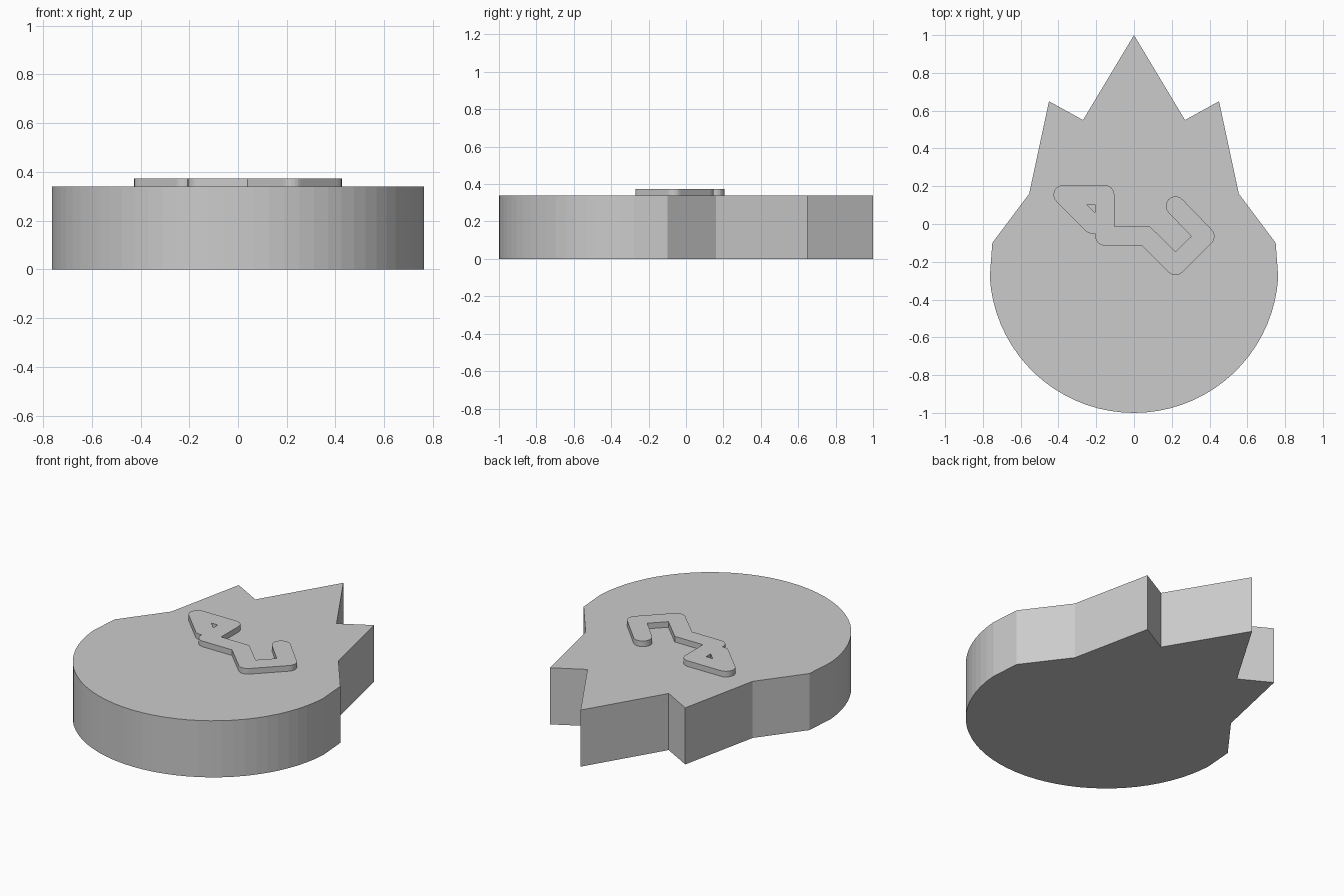
import bpy
import math

if "Cube" in bpy.data.objects:
    bpy.data.objects.remove(bpy.data.objects["Cube"])

grey = bpy.data.materials.new("plain_grey")
grey.diffuse_color = (0.6, 0.6, 0.6, 1)
grey.use_nodes = True
grey.node_tree.nodes["Principled BSDF"].inputs["Base Color"].default_value = grey.diffuse_color


def arc(cx, cy, r, a0, a1, n):
    """Points along an arc, angles in degrees."""
    angles = [math.radians(a0 + (a1 - a0) * i / n) for i in range(n + 1)]
    return [(cx + r * math.cos(a), cy + r * math.sin(a)) for a in angles]


def plate(name, outlines, z0, z1):
    """Flat plate from closed outlines; inner outlines become holes."""
    curve = bpy.data.curves.new(name, 'CURVE')
    curve.dimensions = '2D'
    curve.fill_mode = 'BOTH'
    curve.extrude = (z1 - z0) / 2
    for pts in outlines:
        spline = curve.splines.new('POLY')
        spline.points.add(len(pts) - 1)
        for p, (x, y) in zip(spline.points, pts):
            p.co = (x, y, 0, 1)
        spline.use_cyclic_u = True
    curve.materials.append(grey)
    obj = bpy.data.objects.new(name, curve)
    bpy.context.collection.objects.link(obj)
    obj.location.z = (z0 + z1) / 2
    bpy.ops.object.select_all(action='DESELECT')
    obj.select_set(True)
    bpy.context.view_layer.objects.active = obj
    bpy.ops.object.convert(target='MESH')
    for f in bpy.context.object.data.polygons:
        f.use_smooth = False


# Round body with three pointed spikes at the back
spikes = [(0.75, -0.10), (0.555, 0.16), (0.45, 0.65), (0.27, 0.55)]
body = arc(0, -0.235, 0.765, 183.5, 356.5, 36) + spikes + [(0, 1.0)]
body += [(-x, y) for x, y in reversed(spikes)]
plate("spiked_body", [body], 0, 0.34)

# Raised bent-band emblem with rounded corners and a small triangular hole
R = 0.051
band = (arc(-0.155, 0.155, R, 0, 90, 6)
        + arc(-0.375, 0.155, R, 90, 225, 9)
        + arc(-0.22, 0.0, R, 225, 284, 4)
        + arc(-0.155, -0.063, R, 180, 270, 6)
        + [(0.04, -0.114)]
        + arc(0.22, -0.22, R, 225, 315, 6)
        + arc(0.375, -0.065, R, -45, 45, 6)
        + arc(0.22, 0.095, R, 45, 225, 12)
        + [(0.303, -0.065), (0.22, -0.147), (0.083, -0.012), (-0.104, -0.012)])
hole = [(-0.25, 0.104), (-0.206, 0.06), (-0.206, 0.104)]
plate("raised_emblem", [band, hole], 0.335, 0.374)
